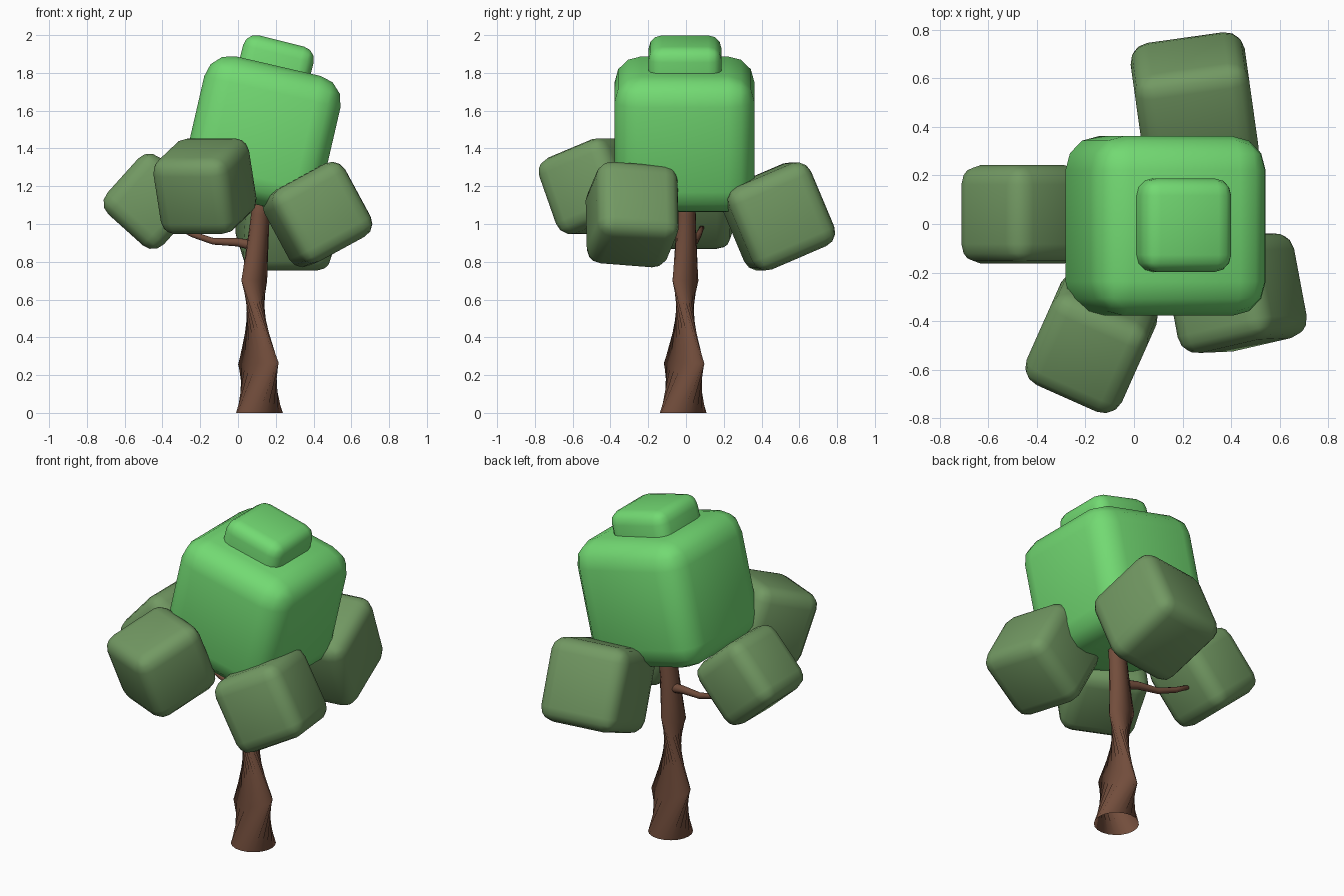
import bpy, bmesh
from math import radians, cos, sin, pi
from mathutils import Vector

if "Cube" in bpy.data.objects:
    bpy.data.objects.remove(bpy.data.objects["Cube"])


def material(name, rgb):
    m = bpy.data.materials.new(name)
    m.diffuse_color = (*rgb, 1)
    m.use_nodes = True
    m.node_tree.nodes["Principled BSDF"].inputs["Base Color"].default_value = m.diffuse_color
    return m


BARK = material("bark", (0.17, 0.075, 0.045))
LIGHT = material("light_leaf", (0.17, 0.70, 0.17))
DARK = material("dark_leaf", (0.17, 0.32, 0.125))


def finish(name, bm, mat):
    me = bpy.data.meshes.new(name)
    bmesh.ops.recalc_face_normals(bm, faces=bm.faces)
    bm.to_mesh(me)
    bm.free()
    me.materials.append(mat)
    me.shade_smooth()
    ob = bpy.data.objects.new(name, me)
    bpy.context.collection.objects.link(ob)
    return ob


def leaf_block(name, loc, size, rot, radius, mat):
    """Soft rounded cube."""
    bm = bmesh.new()
    bmesh.ops.create_cube(bm, size=size)
    bmesh.ops.bevel(bm, geom=bm.edges[:], offset=radius, segments=3,
                    profile=0.5, affect='EDGES')
    ob = finish(name, bm, mat)
    ob.location = loc
    ob.rotation_euler = [radians(a) for a in rot]


def limb(name, path, sides, cap_end):
    """Tapered tube through (x, y, z, radius) points, open at the start."""
    bm = bmesh.new()
    pts = [Vector(p[:3]) for p in path]
    rings = []
    for i, p in enumerate(pts):
        d = pts[min(i + 1, len(pts) - 1)] - pts[max(i - 1, 0)]
        if path[i][2] == 0:          # keep the foot flat on the ground
            d = Vector((0, 0, 1))
        q = d.to_track_quat('Z', 'Y')
        r = path[i][3]
        rings.append([bm.verts.new(p + q @ Vector((r * cos(2 * pi * k / sides),
                                                   r * sin(2 * pi * k / sides), 0)))
                      for k in range(sides)])
    for a, b in zip(rings, rings[1:]):
        for k in range(sides):
            j = (k + 1) % sides
            bm.faces.new((a[k], a[j], b[j], b[k]))
    if cap_end:
        bm.faces.new(rings[-1])
    finish(name, bm, BARK)


# trunk and side branch
limb("trunk", [(0.114, -0.015, 0, 0.124), (0.108, -0.01, 0.26, 0.108),
               (0.086, -0.003, 0.70, 0.069), (0.119, 0.002, 1.05, 0.05),
               (0.135, 0.0, 1.2, 0.045)], 20, True)
limb("branch", [(0.09, 0.005, 0.885, 0.03), (0.0, 0.028, 0.903, 0.023),
                (-0.13, 0.048, 0.908, 0.018), (-0.24, 0.068, 0.945, 0.016),
                (-0.34, 0.09, 0.995, 0.011)], 10, True)

# bright crown
leaf_block("crown", (0.13, -0.008, 1.475), 0.74, (0, 13, 0), 0.14, LIGHT)
leaf_block("crown_top", (0.184, -0.005, 1.782), 0.385, (0, 14, 0), 0.07, LIGHT)

# dark lower foliage
for name, loc, size, rot in [
    ("left_foliage", (-0.46, 0.04, 1.12), 0.405, (0, 42, 0)),
    ("front_foliage", (-0.175, -0.487, 1.2), 0.43, (21, 0, -24)),
    ("right_foliage", (0.42, -0.285, 1.05), 0.44, (-5, -28, 13)),
    ("back_foliage", (0.25, 0.485, 1.04), 0.475, (23, 0, 8)),
]:
    leaf_block(name, loc, size, rot, 0.08, DARK)
